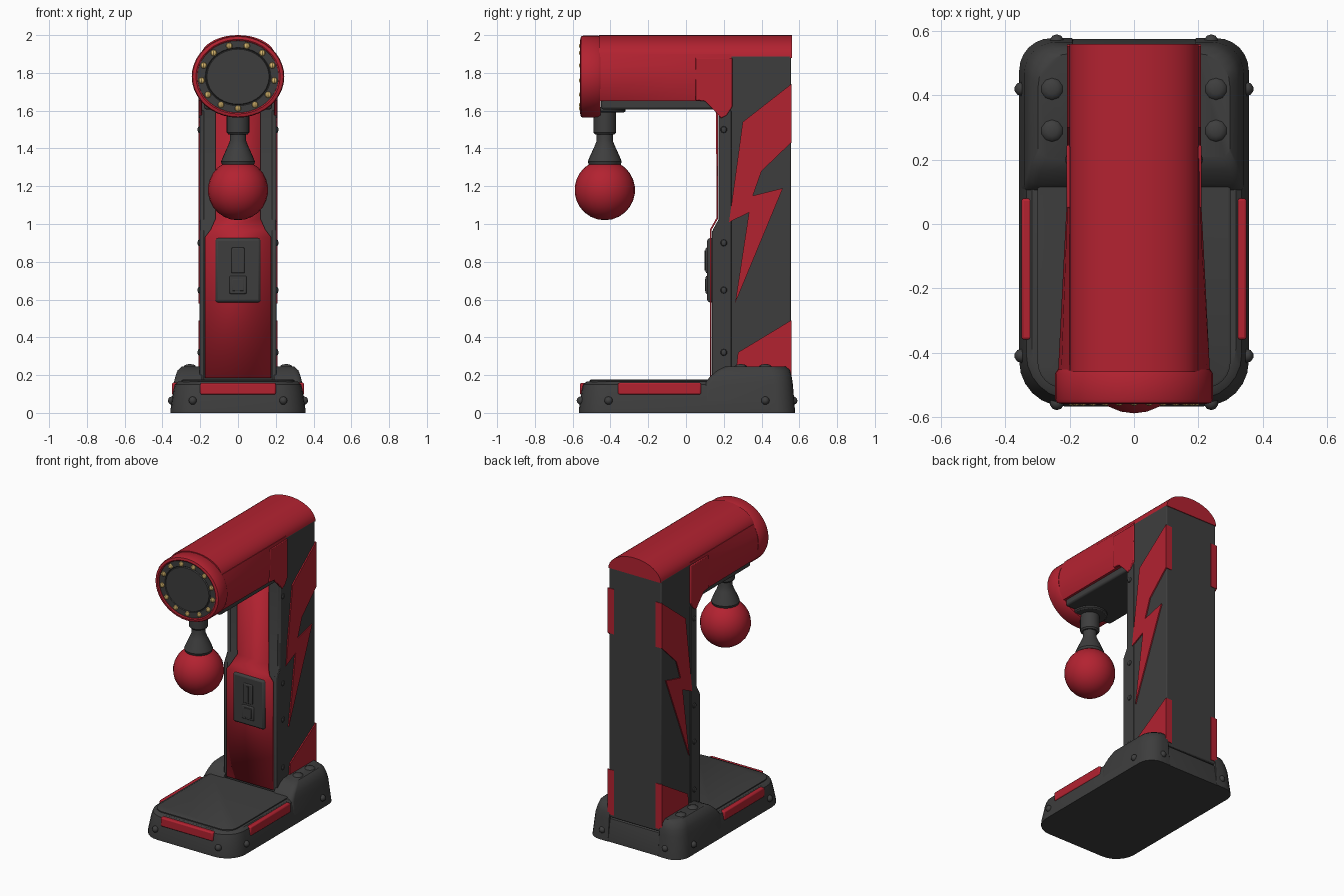
import bpy
import bmesh
from math import sin, cos, pi, radians
from mathutils import Vector

default_cube = bpy.data.objects.get("Cube")
if default_cube:
    bpy.data.objects.remove(default_cube, do_unlink=True)


def make_material(name, colour):
    material = bpy.data.materials.new(name)
    material.use_nodes = True
    material.diffuse_color = (*colour, 1)
    shader = next(n for n in material.node_tree.nodes if n.type == 'BSDF_PRINCIPLED')
    shader.inputs["Base Color"].default_value = (*colour, 1)
    shader.inputs["Roughness"].default_value = 0.6
    return material


red = make_material("red paint", (0.45, 0.016, 0.03))
dark = make_material("dark grey", (0.048, 0.048, 0.048))
gold = make_material("gold bulbs", (0.75, 0.52, 0.17))
parts = []


def finish(name, bm, material, bevel=0):
    bmesh.ops.recalc_face_normals(bm, faces=bm.faces)
    mesh = bpy.data.meshes.new(name)
    bm.to_mesh(mesh)
    bm.free()
    mesh.materials.append(material)
    part = bpy.data.objects.new(name, mesh)
    bpy.context.collection.objects.link(part)
    if bevel:
        modifier = part.modifiers.new("soft edges", 'BEVEL')
        modifier.width = bevel
        modifier.segments = 2
        modifier.limit_method = 'ANGLE'
    parts.append(part)
    return part


def loft(name, rings, material, bevel=0):
    """Skin a list of equal-sized closed rings and cap both ends."""
    bm = bmesh.new()
    rows = [[bm.verts.new(point) for point in ring] for ring in rings]
    count = len(rows[0])
    for lower, upper in zip(rows, rows[1:]):
        for i in range(count):
            j = (i + 1) % count
            bm.faces.new((lower[i], lower[j], upper[j], upper[i]))
    bm.faces.new(rows[0])
    bm.faces.new(rows[-1])
    return finish(name, bm, material, bevel)


def box(name, x, y, z, material, bevel=0):
    corners = [(x[0], y[0]), (x[1], y[0]), (x[1], y[1]), (x[0], y[1])]
    return loft(name, [[(a, b, h) for a, b in corners] for h in z], material, bevel)


def side_prism(name, outline, x, material, bevel=0):
    """Extrude a (y, z) outline along x."""
    return loft(name, [[(h, a, b) for a, b in outline] for h in x], material, bevel)


def rounded(z, x, y, radii):
    """Rounded rectangle ring, with one radius for each corner."""
    signs = [(1, 1), (-1, 1), (-1, -1), (1, -1)]
    ring = []
    for corner, (sx, sy) in enumerate(signs):
        r = radii[corner]
        cx = (x[1] - r) if sx > 0 else (x[0] + r)
        cy = (y[1] - r) if sy > 0 else (y[0] + r)
        for step in range(7):
            angle = (corner + step / 6) * pi / 2
            ring.append((cx + r * cos(angle), cy + r * sin(angle), z))
    return ring


def lathe(name, profile, material, y, sides=24):
    """Turn an (r, z) profile around a vertical axis."""
    turns = [2 * pi * i / sides for i in range(sides)]
    return loft(name, [[(r * cos(t), y + r * sin(t), z) for t in turns]
                       for r, z in profile], material)


HEAD_Z = 1.78


def oval(name, profile, material):
    """Turn a (relative radius, y) profile into an oval drum facing front."""
    turns = [2 * pi * i / 40 for i in range(40)]
    return loft(name, [[(0.245 * r * cos(t), y, HEAD_Z + 0.217 * r * sin(t))
                        for t in turns] for r, y in profile], material)


def ball(name, centre, radius, material, segments=10, scale=(1, 1, 1)):
    bm = bmesh.new()
    bmesh.ops.create_uvsphere(bm, u_segments=segments, v_segments=segments // 2 + 1, radius=radius)
    bmesh.ops.scale(bm, vec=scale, verts=bm.verts)
    bmesh.ops.translate(bm, vec=Vector(centre), verts=bm.verts)
    return finish(name, bm, material)


# Base: tapered tray, deck panel and red trim
levels = [(0, 0), (0.02, 0), (0.12, 0.015), (0.15, 0.022), (0.165, 0.04)]
loft("base", [rounded(z, (d - 0.357, 0.357 - d), (d - 0.567, 0.575 - d), [0.14] * 4)
              for z, d in levels], dark)
loft("deck_panel", [rounded(z, (d - 0.3, 0.3 - d), (d - 0.51, 0.125), [0.01, 0.01, 0.08, 0.08])
                    for z, d in [(0.15, 0), (0.172, 0), (0.176, 0.006)]], dark)
box("front_trim", (-0.2, 0.2), (-0.562, -0.51), (0.097, 0.158), red, 0.008)

# Column body, with a deeper lower half
side_prism("column", [(0.142, 0.16), (0.142, 0.97), (0.176, 1.03), (0.176, 1.89),
                      (0.555, 1.89), (0.555, 0.16)], (-0.2, 0.2), dark, 0.006)

# Red front panel that follows the step and narrows above it
bm = bmesh.new()
rows = [(0.175, 0.135, 0.185), (0.175, 0.135, 0.93), (0.145, 0.135, 0.968),
        (0.118, 0.169, 1.028), (0.118, 0.169, 1.6)]
strip = [[bm.verts.new((side * w, y, z)) for side in (-1, 1)] for w, y, z in rows]
for low, high in zip(strip, strip[1:]):
    bm.faces.new((low[0], low[1], high[1], high[0]))
panel = finish("front_panel", bm, red)
thickness = panel.modifiers.new("thickness", 'SOLIDIFY')
thickness.thickness = 0.009
thickness.offset = -1

# Painted bolt, foot flash and arm cheek outlines, as (y, z)
bolt = [(0.556, 1.74), (0.30, 1.54), (0.228, 1.01), (0.333, 1.06), (0.26, 0.58),
        (0.513, 1.19), (0.354, 1.15), (0.40, 1.28), (0.556, 1.43)]
flash = [(0.556, 0.49), (0.275, 0.32), (0.26, 0.18), (0.556, 0.18)]
cheek = [(0.05, 1.655), (0.10, 1.65), (0.15, 1.60), (0.185, 1.56), (0.215, 1.575),
         (0.245, 1.62), (0.245, 1.88), (0.05, 1.88)]
frame = [(0.138, 0.17), (0.138, 0.96), (0.172, 1.02), (0.172, 1.6), (0.24, 1.6), (0.24, 0.17)]

shoulder_levels = [(0, 0.357, 0.08, 0.578), (0.15, 0.342, 0.095, 0.566),
                   (0.19, 0.332, 0.125, 0.56), (0.225, 0.32, 0.165, 0.55),
                   (0.245, 0.298, 0.205, 0.53)]

for label, s in (("left", 1), ("right", -1)):
    # Raised rear shoulder beside the column
    rings = [rounded(z, (0.19, w), (y0, y1), [0.1, 0.005, 0.005, 0.03])
             for z, w, y0, y1 in shoulder_levels]
    loft(label + "_shoulder", [[(s * x, y, z) for x, y, z in ring] for ring in rings], dark)

    box(label + "_trim", sorted((s * 0.305, s * 0.35)), (-0.36, 0.08), (0.097, 0.16), red, 0.008)
    side_prism(label + "_frame", frame, (s * 0.18, s * 0.204), dark, 0.004)
    side_prism(label + "_bolt_stripe", bolt, (s * 0.2, s * 0.208), red)
    side_prism(label + "_foot_flash", flash, (s * 0.2, s * 0.208), red)
    side_prism(label + "_arm_cheek", cheek, (s * 0.19, s * 0.21), red, 0.004)

    # Paint wrapping round the rear corner
    for name, z in (("upper", (1.43, 1.74)), ("lower", (0.18, 0.49))):
        box(label + "_rear_" + name + "_flash", sorted((s * 0.16, s * 0.208)),
            (0.552, 0.559), z, red)

    # Rivets on the base and column
    for y in (-0.41, 0.42):
        ball(label + "_base_rivet", (s * 0.35, y, 0.065), 0.022, dark)
    for y in (-0.557, 0.568):
        ball(label + "_end_rivet", (s * 0.24, y, 0.065), 0.022, dark)
    for y in (0.29, 0.42):
        ball(label + "_shoulder_rivet", (s * 0.255, y, 0.245), 0.034, dark, 10, (1, 1, 0.4))
    for z in (0.32, 0.65, 0.9, 1.5):
        ball(label + "_column_rivet", (s * 0.204, 0.2, z), 0.018, dark, 8, (0.6, 1, 1))

# Coin panel with slot and return door
box("coin_panel", (-0.12, 0.12), (0.112, 0.15), (0.585, 0.925), dark, 0.014)
box("coin_slot", (-0.035, 0.035), (0.104, 0.12), (0.74, 0.875), dark, 0.006)
box("coin_slot_lip", (-0.008, 0.008), (0.098, 0.12), (0.755, 0.86), dark)
box("coin_return", (-0.045, 0.045), (0.104, 0.12), (0.63, 0.725), dark, 0.006)
box("coin_return_door", (-0.03, 0.03), (0.1, 0.12), (0.645, 0.71), dark, 0.003)

# Arm: arched roof and sides that swell towards the drum
arch = [(0.2 * cos(pi * i / 20), 1.88 + 0.12 * sin(pi * i / 20)) for i in range(21)]
loft("arm_roof", [[(x, y, z) for x, z in arch] for y in (-0.46, 0.56)], red)
swell = [(0.195, 1.65), (0.225, 1.70), (0.236, 1.78), (0.226, 1.84), (0.2, 1.9)]
arm_rings = []
for y, blend in ((-0.455, 1), (-0.1, 0.5), (0.24, 0)):
    half = [(0.2 + (x - 0.2) * blend, z) for x, z in swell]
    arm_rings.append([(x, y, z) for x, z in half] + [(-x, y, z) for x, z in reversed(half)])
loft("arm_sides", arm_rings, red)
box("arm_underside", (-0.18, 0.18), (-0.45, 0.2), (1.607, 1.67), dark, 0.012)

# Front drum with dark face and a ring of bulbs
oval("drum_ring", [(0.87, -0.535), (0.88, -0.555), (0.91, -0.56), (0.98, -0.556),
                   (1, -0.545), (1, -0.465), (0.97, -0.452)], red)
oval("drum_face", [(0.88, -0.53), (0.88, -0.55), (0.71, -0.55), (0.69, -0.545),
                   (0.67, -0.552)], dark)
for i in range(13):
    angle = -pi / 2 + 2 * pi * i / 13
    ball("bulb", (0.194 * cos(angle), -0.55, HEAD_Z + 0.168 * sin(angle)), 0.017, gold, 8)

# Punch ball on its swivel
BALL_Y = -0.43
lathe("swivel_plate", [(0.11, 1.62), (0.11, 1.597), (0.1, 1.59)], dark, BALL_Y)
lathe("swivel_mount", [(0.06, 1.61), (0.06, 1.485), (0.052, 1.475)], dark, BALL_Y)
lathe("ball_neck", [(0.043, 1.5), (0.043, 1.44), (0.055, 1.41), (0.078, 1.36),
                    (0.09, 1.33), (0.08, 1.3)], dark, BALL_Y)
ball("punch_ball", (0, BALL_Y, 1.18), 0.16, red, 24)

# Smooth the curved surfaces, keeping edges sharp
bpy.ops.object.select_all(action='DESELECT')
for part in parts:
    part.select_set(True)
bpy.context.view_layer.objects.active = parts[0]
bpy.ops.object.shade_smooth_by_angle(angle=radians(35))
